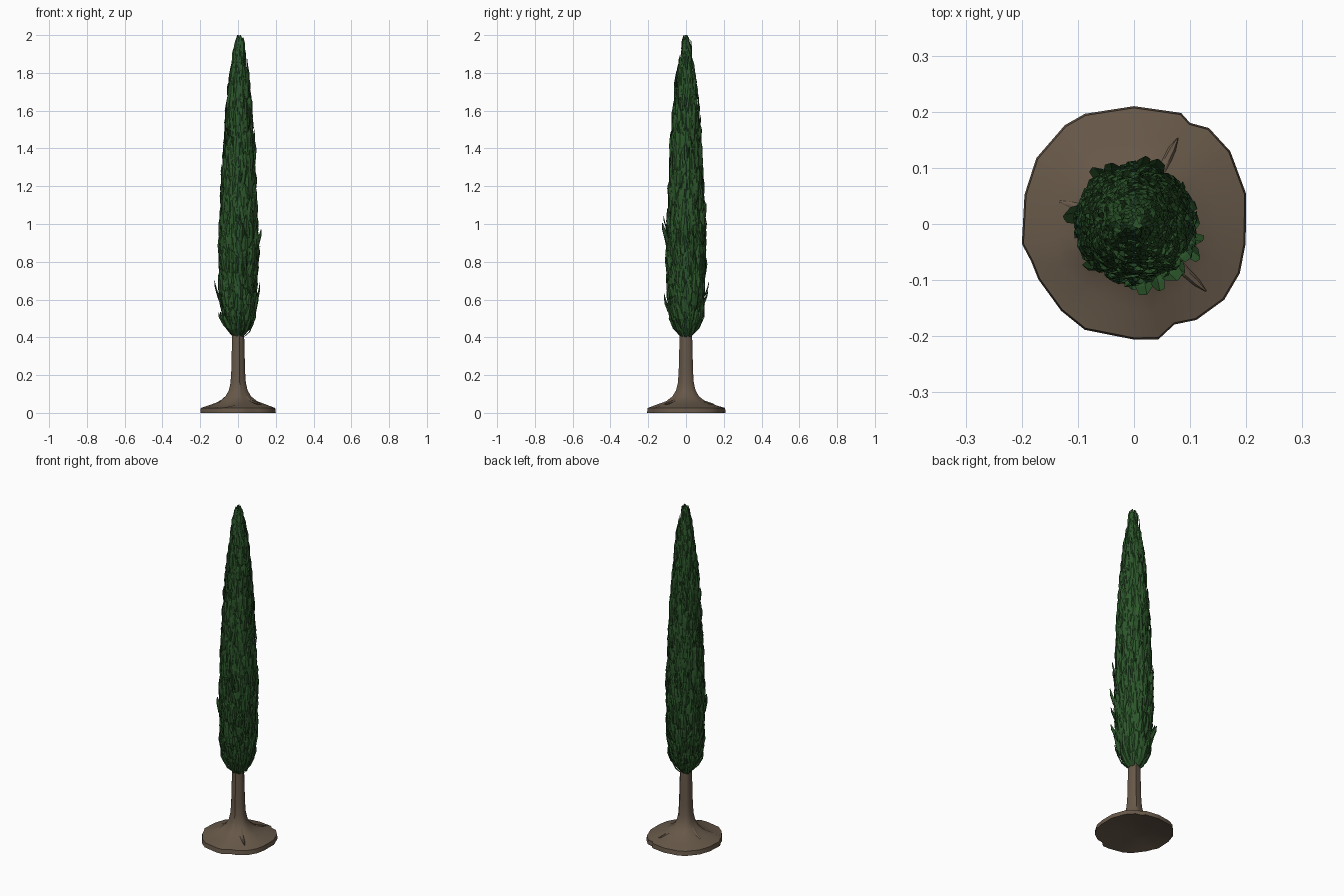
import bpy, bmesh, math, random
from mathutils import Vector

random.seed(7)
if "Cube" in bpy.data.objects:
    bpy.data.objects.remove(bpy.data.objects["Cube"], do_unlink=True)


def material(name, rgb):
    m = bpy.data.materials.new(name)
    m.use_nodes = True
    m.diffuse_color = (*rgb, 1)
    bsdf = m.node_tree.nodes["Principled BSDF"]
    bsdf.inputs["Base Color"].default_value = (*rgb, 1)
    bsdf.inputs["Roughness"].default_value = 0.9
    return m


BARK = material("bark brown", (0.135, 0.098, 0.066))
LEAF = material("leaf green", (0.026, 0.095, 0.024))


def finish(bm, name, mat, smooth=False):
    mesh = bpy.data.meshes.new(name)
    bm.to_mesh(mesh)
    bm.free()
    mesh.materials.append(mat)
    ob = bpy.data.objects.new(name, mesh)
    bpy.context.collection.objects.link(ob)
    if smooth:
        bpy.ops.object.select_all(action='DESELECT')
        ob.select_set(True)
        bpy.context.view_layer.objects.active = ob
        bpy.ops.object.shade_smooth_by_angle(angle=math.radians(50))
    return ob


def loft(bm, rings, cap_start=True, cap_end=True):
    rows = [[bm.verts.new(p) for p in ring] for ring in rings]
    n = len(rows[0])
    for a, b in zip(rows, rows[1:]):
        for i in range(n):
            j = (i + 1) % n
            bm.faces.new((a[i], a[j], b[j], b[i]))
    if cap_start:
        bm.faces.new(rows[0][::-1])
    if cap_end:
        bm.faces.new(rows[-1])


def sample(curve, z):
    for (z0, r0), (z1, r1) in zip(curve, curve[1:]):
        if z <= z1:
            return r0 + (r1 - r0) * (z - z0) / (z1 - z0)
    return curve[-1][1]


# Trunk flaring into an uneven earth-like foot with a hollowed underside
rim = [(15, .207), (37, .215), (52, .217), (61, .206), (67, .215), (90, .21),
       (114, .215), (125, .215), (146, .21), (165, .202), (190, .203),
       (200, .195), (210, .197), (230, .202), (245, .208), (270, .206),
       (282, .21), (292, .193), (303, .204), (320, .21), (335, .208), (350, .202)]
profile = [(.05, .035), (.5, .025), (1, 0), (.985, .026), (.75, .043), (.5, .062),
           (.34, .088), (.25, .12), (.205, .16), (.185, .22), (.175, .3),
           (.165, .38), (.13, .6)]
rings = []
for k, z in profile:
    ring = []
    for deg, r in rim:
        a = math.radians(deg)
        groove = 1 if k > .95 else .97 + .05 * math.cos(5 * a + .6)
        # One broad hollow runs down the front left of the foot
        dip = math.exp(-((deg - 238) / 14) ** 2) * .012 if .3 < k < .8 and z > .03 else 0
        rr = r * k * groove
        ring.append((rr * math.cos(a), rr * math.sin(a), z - dip))
    rings.append(ring)
bm = bmesh.new()
loft(bm, rings)
finish(bm, "trunk_and_foot", BARK, True)

# Thin surface roots reaching out over the foot
bm = bmesh.new()
for deg, reach in ((63, .172), (163, .14), (317, .176)):
    a = math.radians(deg)
    out = Vector((math.cos(a), math.sin(a), 0))
    side = Vector((-out.y, out.x, 0))
    path = []
    for r, z, w in ((.03, .14, .012), (.055, .09, .013), (.09, .062, .011),
                    (reach * .87, .048, .007), (reach, .044, .001)):
        c = out * r + Vector((0, 0, z))
        path.append([c + side * (w * math.cos(t * math.pi / 3))
                     + Vector((0, 0, w * .8 * math.sin(t * math.pi / 3))) for t in range(6)])
    loft(bm, path)
bmesh.ops.recalc_face_normals(bm, faces=bm.faces)
finish(bm, "surface_roots", BARK, True)

# Narrow crown silhouette as (height, radius)
crown = [(.38, .025), (.43, .062), (.5, .088), (.6, .1), (.8, .105), (1.0, .102),
         (1.2, .092), (1.4, .082), (1.6, .067), (1.75, .052), (1.85, .036),
         (1.93, .02), (2.0, .006)]

# Solid heart of the crown, hidden under the leaf sprays
bm = bmesh.new()
loft(bm, [[(r * .72 * math.cos(i * math.pi / 6) + .003 * z, r * .72 * math.sin(i * math.pi / 6), z + .01)
           for i in range(12)] for z, r in crown[:-1]])
finish(bm, "crown_core", LEAF)


def spray(bm, angle, z, length, width, lift, twist):
    """A creased, pointed leaf spray that hugs the crown and points upward."""
    out = Vector((math.cos(angle), math.sin(angle), 0))
    side = Vector((-out.y, out.x, 0))
    lean = random.uniform(-.12, .12)
    rows = []
    for t, w, bulge in ((0, .45, -.012), (.35, 1, .004), (.75, .8, .006), (1, .2, 0)):
        h = z + t * length
        r = sample(crown, h) * .93 + bulge + lift * t
        mid = out * r + side * (lean * length * t) + Vector((.003 * h, 0, h))
        edge = (side * math.cos(twist) + out * math.sin(twist)) * (width * w / 2)
        fold = out * (width * w * .22)
        rows.append([bm.verts.new(p) for p in (mid - edge - fold, mid, mid + edge - fold)])
    for a, b in zip(rows, rows[1:]):
        for i in range(2):
            bm.faces.new((a[i], a[i + 1], b[i + 1], b[i]))


# Sprays wound around the crown, growing finer toward the tip
bm = bmesh.new()
z, angle = .385, 0.0
while z < 1.91:
    r = sample(crown, z + .04)
    length = min(random.uniform(.09, .16), 1.99 - z)
    width = random.uniform(.025, .042) * (.55 + .45 * min(1, r / .09))
    lift = random.uniform(-.008, .012)
    if z < 1.0 and random.random() < .04:
        lift += .022
    spray(bm, angle, z + random.uniform(-.005, .01), length, width, lift, random.uniform(-.6, .6))
    angle += 2.39996 + random.uniform(-.2, .2)
    z += .00014 / max(r, .03)
# Small tuft finishing the tip
for i in range(9):
    spray(bm, i * 2.4, 1.86 + .004 * i, .14 - .004 * i, .018, .002, .3)
finish(bm, "leaf_sprays", LEAF)
